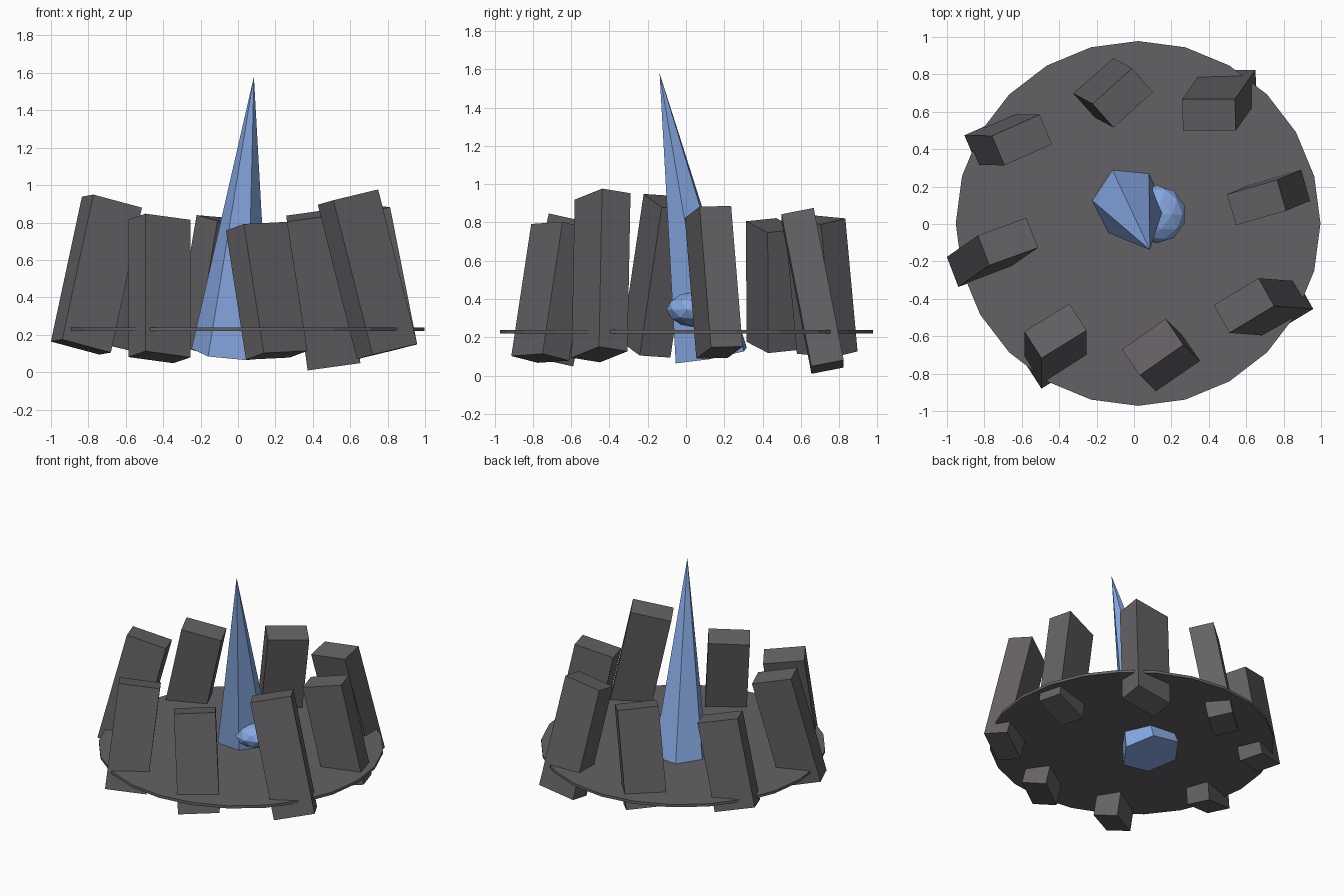
import bpy, math
from mathutils import Vector, Matrix

if "Cube" in bpy.data.objects:
    bpy.data.objects.remove(bpy.data.objects["Cube"])


def material(name, rgb):
    m = bpy.data.materials.new(name)
    m.diffuse_color = (*rgb, 1)
    m.use_nodes = True
    m.node_tree.nodes["Principled BSDF"].inputs["Base Color"].default_value = m.diffuse_color
    return m


stone_mat = material("dark_stone", (0.13, 0.12, 0.13))
blue_mat = material("blue_crystal", (0.24, 0.39, 0.76))


def finish(name, mat):
    ob = bpy.context.object
    ob.name = name
    ob.data.materials.append(mat)
    return ob


def axes(up, yaw):
    """Frame whose z follows up and whose x points along the yaw heading."""
    z = up.normalized()
    h = Vector((math.cos(yaw), math.sin(yaw), 0))
    # tilt the heading so that it keeps its direction in plan
    x = Vector((h.x, h.y, -h.dot(z) / z.z)).normalized()
    y = z.cross(x)
    return Matrix((x, y, z)).transposed().to_4x4()


# Thin round base plate
bpy.ops.mesh.primitive_cylinder_add(vertices=24, radius=0.975, depth=0.02,
                                    location=(0.022, 0.003, 0.229))
finish("base_disc", stone_mat)

# Ring of leaning standing stones: base centre, top centre, yaw in degrees
stones = [
    ((-0.840, -0.209, 0.134), (-0.674, -0.094, 0.909), 20),
    ((-0.746, 0.452, 0.155), (-0.599, 0.449, 0.785), 24),
    ((-0.178, 0.738, 0.120), (-0.060, 0.674, 0.815), 42),
    ((0.511, 0.740, 0.045), (0.401, 0.583, 0.840), 0),
    ((0.800, 0.175, 0.120), (0.655, 0.115, 0.855), 16),
    ((0.797, -0.452, 0.110), (0.588, -0.436, 0.936), 31),
    ((0.207, -0.762, 0.090), (0.100, -0.658, 0.780), 35),
    ((-0.420, -0.735, 0.080), (-0.420, -0.572, 0.815), 31.5),
]
for i, (base, top, yaw) in enumerate(stones):
    a, b = Vector(base), Vector(top)
    bpy.ops.mesh.primitive_cube_add(size=1)
    ob = finish(f"standing_stone_{i + 1}", stone_mat)
    ob.matrix_world = (Matrix.Translation((a + b) / 2) @ axes(b - a, math.radians(yaw))
                       @ Matrix.Diagonal((0.285, 0.172, (b - a).length, 1)))

# Tall leaning six-sided spire
a, b = Vector((-0.04, 0.132, 0.105)), Vector((0.085, -0.138, 1.58))
h = (b - a).length
bpy.ops.mesh.primitive_cone_add(vertices=6, radius1=0.21, radius2=0, depth=h)
ob = finish("spire", blue_mat)
# cone's first vertex sits on +y, so the yaw is set 90 degrees back
ob.matrix_world = (Matrix.Translation((a + b) / 2) @ axes(b - a, math.radians(-4))
                   @ Matrix.Rotation(math.radians(-90), 4, 'Z'))

# Flattened faceted lump beside the spire
bpy.ops.mesh.primitive_ico_sphere_add(subdivisions=2, radius=0.155,
                                      location=(0.122, 0.052, 0.345))
ob = finish("round_lump", blue_mat)
ob.scale = (1, 1, 0.6)
